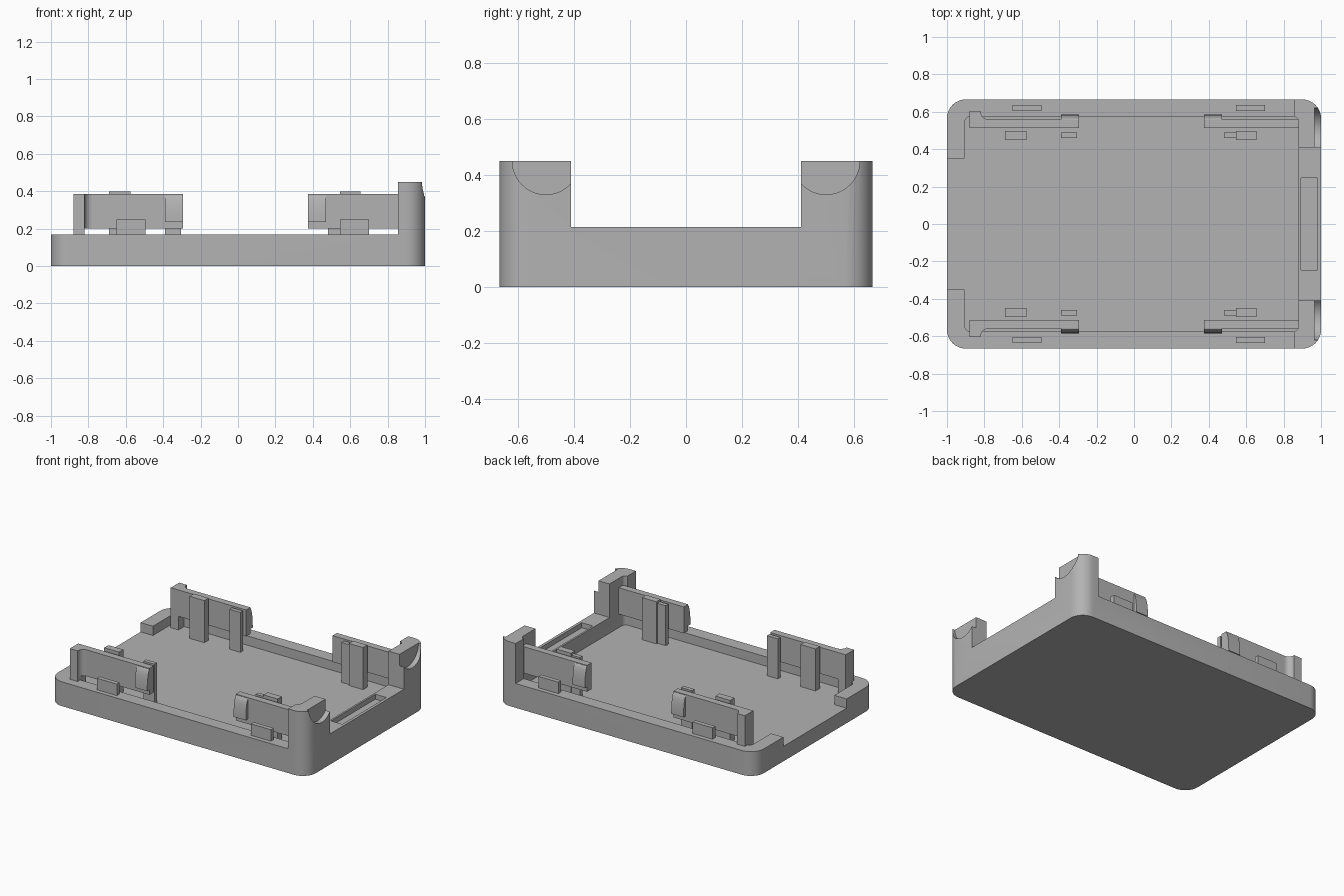
import bpy, bmesh, math

if "Cube" in bpy.data.objects:
    bpy.data.objects.remove(bpy.data.objects["Cube"])

grey = bpy.data.materials.new("light_grey")
grey.diffuse_color = (0.45, 0.45, 0.45, 1)
grey.use_nodes = True
grey.node_tree.nodes["Principled BSDF"].inputs["Base Color"].default_value = grey.diffuse_color


def prism(name, pts, a, b, axis="z"):
    """Extrude a 2D outline along z (x, y points) or along x (y, z points)."""
    bm = bmesh.new()
    put = (lambda p, t: (p[0], p[1], t)) if axis == "z" else (lambda p, t: (t, p[0], p[1]))
    lo = [bm.verts.new(put(p, a)) for p in pts]
    hi = [bm.verts.new(put(p, b)) for p in pts]
    n = len(pts)
    bm.faces.new(lo)
    bm.faces.new(hi)
    for i in range(n):
        j = (i + 1) % n
        bm.faces.new((lo[i], lo[j], hi[j], hi[i]))
    bmesh.ops.recalc_face_normals(bm, faces=bm.faces)
    me = bpy.data.meshes.new(name)
    bm.to_mesh(me)
    bm.free()
    me.materials.append(grey)
    ob = bpy.data.objects.new(name, me)
    bpy.context.collection.objects.link(ob)
    return ob


def rect(x0, x1, y0, y1):
    return [(x0, y0), (x1, y0), (x1, y1), (x0, y1)]


def box(name, x0, x1, y0, y1, z0, z1):
    return prism(name, rect(x0, x1, y0, y1), z0, z1)


def rounded(x0, x1, y0, y1, r, n=8):
    pts = []
    for k, (cx, cy) in enumerate([(x1 - r, y1 - r), (x0 + r, y1 - r), (x0 + r, y0 + r), (x1 - r, y0 + r)]):
        for i in range(n + 1):
            a = math.pi / 2 * (k + i / n)
            pts.append((cx + r * math.cos(a), cy + r * math.sin(a)))
    return pts


def smooth(ob):
    bpy.ops.object.select_all(action="DESELECT")
    ob.select_set(True)
    bpy.context.view_layer.objects.active = ob
    bpy.ops.object.shade_smooth_by_angle(angle=math.radians(30))


FLOOR, RIM = 0.105, 0.17

# tray carved from one rounded block
tray = prism("tray", rounded(-1, 1, -0.666, 0.666, 0.1), 0, 0.45)
cutters = [
    prism("cavity_cutter", rounded(-0.905, 0.88, -0.575, 0.575, 0.03, 5), FLOOR, 0.6),
    box("open_end_cutter", -1.1, -0.85, -0.35, 0.35, FLOOR, 0.6),
    box("rim_cutter", -1.1, 0.855, -0.8, 0.8, RIM, 0.6),
    box("end_wall_cutter", 0.8, 1.1, -0.41, 0.41, 0.215, 0.6),
    box("slot_cutter", 0.893, 0.98, -0.245, 0.245, 0.18, 0.6),
]
for s in (-1, 1):
    arc = [(s * 0.5 + 0.12 * math.cos(a), 0.45 + 0.12 * math.sin(a))
           for a in (2 * math.pi * i / 48 for i in range(48))]
    cutters.append(prism("scoop_cutter", arc, 0.965, 1.1, "x"))
for c in cutters:
    c.hide_render = True
    c.hide_set(True)
    m = tray.modifiers.new(c.name, "BOOLEAN")
    m.operation = "DIFFERENCE"
    m.solver = "EXACT"
    m.object = c
bpy.context.view_layer.objects.active = tray
tray.select_set(True)
for m in list(tray.modifiers):
    bpy.ops.object.modifier_apply(modifier=m.name)
for c in cutters:
    bpy.data.objects.remove(c)
smooth(tray)

# spring clips, ribs and rim tabs, mirrored front to back
for s, side in ((-1, "front"), (1, "back")):
    def sbox(name, x0, x1, y0, y1, z0, z1):
        return box(f"{side}_{name}", x0, x1, s * y0, s * y1, z0, z1)

    # clip plates
    sbox("left_clip", -0.83, -0.295, 0.512, 0.56, 0.2, 0.385)
    sbox("right_clip", 0.375, 0.885, 0.512, 0.56, 0.2, 0.385)

    # post holding the left clip, with a fillet into the plate
    sbox("left_clip_post", -0.88, -0.82, 0.512, 0.605, FLOOR - 0.01, 0.385)
    fil = [(-0.82, 0.55), (-0.78, 0.55), (-0.78, 0.56)]
    fil += [(-0.78 - 0.04 * math.sin(a), 0.60 - 0.04 * math.cos(a))
            for a in (math.pi / 2 * i / 6 for i in range(1, 7))]
    smooth(prism(f"{side}_post_fillet", [(x, s * y) for x, y in fil], 0.2, 0.385))

    # curved catches at the free clip ends
    hook = [(0.55, 0.235), (0.585, 0.235)]
    hook += [(0.555 + 0.03 * math.cos(a), 0.235 + 0.145 * math.sin(a))
             for a in (math.pi / 2 * i / 8 for i in range(1, 9))] + [(0.55, 0.38)]
    for name, x in (("left", -0.39), ("right", 0.375)):
        smooth(prism(f"{side}_{name}_catch", [(s * y, z) for y, z in hook], x, x + 0.095, "x"))

    # upright ribs inside the clips
    for name, x0, x1, y0, y1, top in (
        ("left_wide_rib", -0.69, -0.575, 0.449, 0.496, 0.4),
        ("left_thin_rib", -0.39, -0.305, 0.461, 0.49, 0.385),
        ("right_wide_rib", 0.545, 0.655, 0.449, 0.496, 0.4),
        ("right_thin_rib", 0.48, 0.545, 0.461, 0.49, 0.385),
    ):
        sbox(name, x0, x1, y0, y1, FLOOR - 0.01, top)

    # low tabs on the rim
    sbox("left_rim_tab", -0.65, -0.495, 0.604, 0.635, RIM - 0.01, 0.25)
    sbox("right_rim_tab", 0.545, 0.7, 0.604, 0.635, RIM - 0.01, 0.25)
